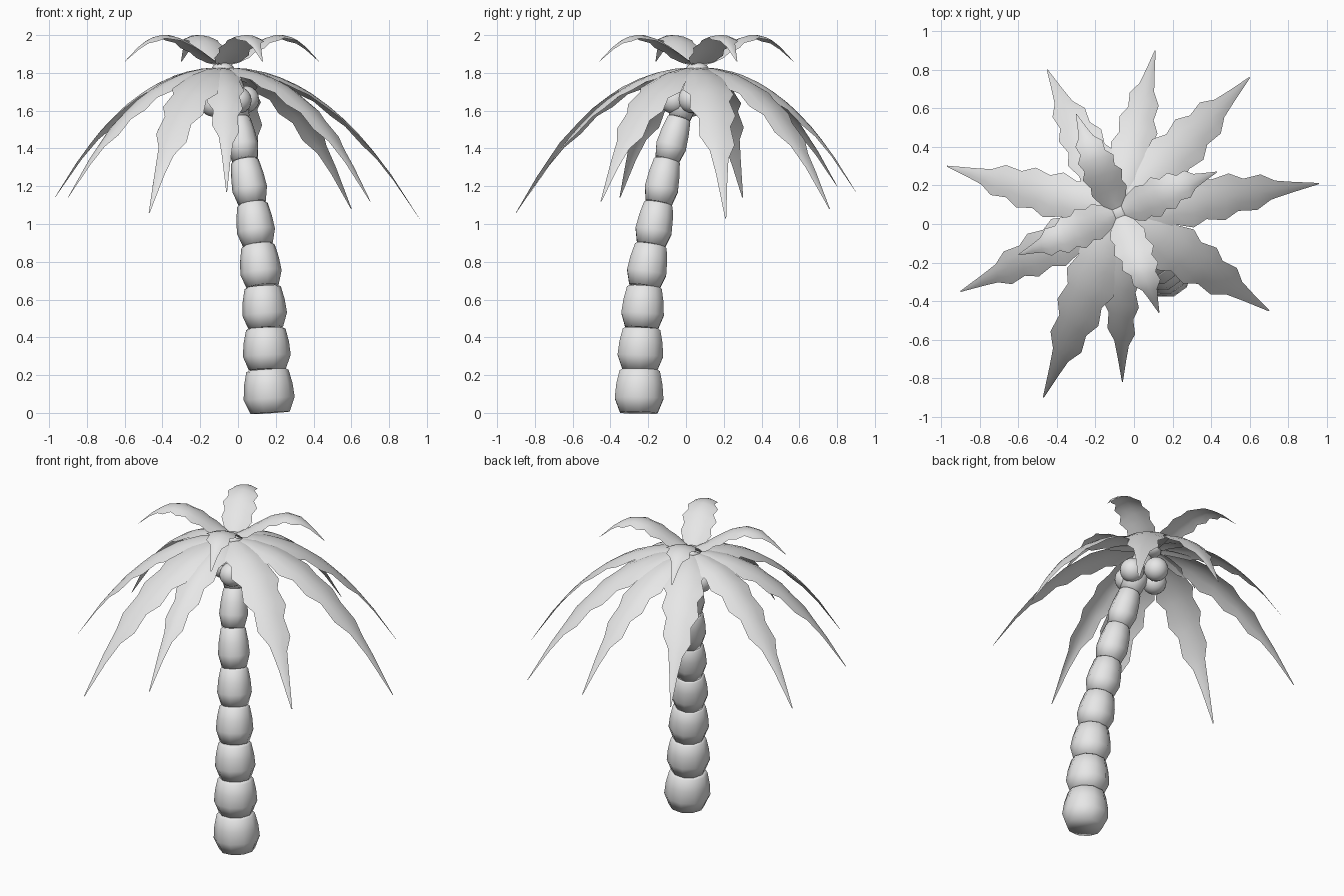
import bpy, bmesh, math
from mathutils import Vector

cube = bpy.data.objects.get("Cube")
if cube:
    bpy.data.objects.remove(cube, do_unlink=True)

grey = bpy.data.materials.new("pale_grey")
grey.use_nodes = True
grey.diffuse_color = (0.8, 0.8, 0.8, 1)
grey.node_tree.nodes["Principled BSDF"].inputs["Base Color"].default_value = (0.8, 0.8, 0.8, 1)

CROWN = Vector((-0.08, 0.06, 0))


def finish(name, bm):
    mesh = bpy.data.meshes.new(name)
    bm.to_mesh(mesh)
    bm.free()
    mesh.materials.append(grey)
    for poly in mesh.polygons:
        poly.use_smooth = True
    obj = bpy.data.objects.new(name, mesh)
    bpy.context.collection.objects.link(obj)
    return obj


def trunk_segment(name, low, high, r_low, r_high, sides=10):
    """A swollen ring, tucked in at its foot, between two points."""
    bm = bmesh.new()
    low, high = Vector(low), Vector(high)
    turn = Vector((0, 0, 1)).rotation_difference(high - low)
    rings = []
    for t, swell in ((0, 0.82), (0.33, 1.08), (0.65, 1.04), (0.96, 0.92), (1, 0.8)):
        r = (r_low + (r_high - r_low) * t) * swell
        ring = []
        for i in range(sides):
            a = math.tau * i / sides
            offset = turn @ Vector((r * math.cos(a), r * math.sin(a), 0))
            ring.append(bm.verts.new(low.lerp(high, t) + offset))
        rings.append(ring)
    for a, b in zip(rings, rings[1:]):
        for i in range(sides):
            j = (i + 1) % sides
            bm.faces.new((a[i], a[j], b[j], b[i]))
    bm.faces.new(rings[0][::-1])
    bm.faces.new(rings[-1])
    return finish(name, bm)


# Half width of a frond along its length, with notched edges
LEAF = ((0, 0.03), (0.12, 0.09), (0.22, 0.125), (0.29, 0.11), (0.38, 0.14),
        (0.45, 0.105), (0.54, 0.125), (0.61, 0.085), (0.7, 0.095),
        (0.77, 0.05), (0.86, 0.03), (1, 0.003))


def frond(name, tip, height, width, scale_droop):
    """A notched leaf from the crown to the tip, arched across its width."""
    bm = bmesh.new()
    reach = Vector((tip[0], tip[1], 0)) - CROWN
    side = Vector((-reach.y, reach.x, 0)).normalized()
    rows = []
    for t, half in LEAF:
        row = []
        for s in (-1, -0.5, 0, 0.5, 1):
            # the two edges are notched slightly out of step
            u = t + 0.025 * s * math.sin(math.pi * t)
            p = CROWN + reach * u + side * (half * width * s)
            p.z = height(u) - scale_droop * half * s * s
            row.append(bm.verts.new(p))
        rows.append(row)
    for a, b in zip(rows, rows[1:]):
        for i in range(4):
            bm.faces.new((a[i + 1], a[i], b[i], b[i + 1]))
    return finish(name, bm)


# Trunk, leaning from its foot toward the crown
spine = [(0.17, -0.25, 0), (0.155, -0.245, 0.23), (0.147, -0.235, 0.45),
         (0.13, -0.22, 0.67), (0.105, -0.185, 0.89), (0.075, -0.145, 1.11),
         (0.035, -0.1, 1.34), (0.0, -0.035, 1.56), (-0.05, 0.03, 1.79)]
for i, (low, high) in enumerate(zip(spine, spine[1:])):
    trunk_segment(f"trunk_segment_{i + 1}", low, high,
                  0.127 - 0.0075 * i, 0.122 - 0.0085 * i)

# Long drooping fronds: tip x, tip y, tip z, width
lower = [(-0.45, 0.8, 1.2, 0.9), (0.11, 0.9, 1.17, 0.85), (0.6, 0.76, 1.08, 1),
         (0.96, 0.21, 1.03, 0.95), (0.7, -0.45, 1.12, 1), (-0.06, -0.82, 1.17, 0.75),
         (-0.47, -0.9, 1.06, 1), (-0.9, -0.35, 1.14, 0.9), (-0.97, 0.3, 1.14, 0.9)]
for i, (x, y, z, w) in enumerate(lower):
    frond(f"lower_frond_{i + 1}", (x, y),
          lambda u, z=z: 1.83 - (1.83 - z) * max(u, 0) ** 2.2, w, 0.25)

# Short arching fronds on top
upper = [(-0.3, 0.57), (0.43, 0.27), (0.13, -0.46), (-0.6, -0.16)]
for i, tip in enumerate(upper):
    frond(f"upper_frond_{i + 1}", tip,
          lambda u: 1.84 + 0.02 * u + 0.15 * math.sin(math.pi * min(max(u, 0), 1) ** 1.27),
          0.75, 0.2)


def ball(name, centre, radius, flat=1.0):
    bm = bmesh.new()
    bmesh.ops.create_uvsphere(bm, u_segments=16, v_segments=10, radius=radius)
    for v in bm.verts:
        v.co.z *= flat
        v.co += Vector(centre)
    return finish(name, bm)


# Fruit below the crown, and the bud in its middle
fruit = [(0.04, 0.03, 1.66), (-0.06, 0.13, 1.66), (0.0, -0.065, 1.655), (-0.13, 0.03, 1.64)]
for i, c in enumerate(fruit):
    ball(f"coconut_{i + 1}", c, 0.072)
ball("crown_bud", (-0.08, 0.06, 1.82), 0.06, 0.6)
